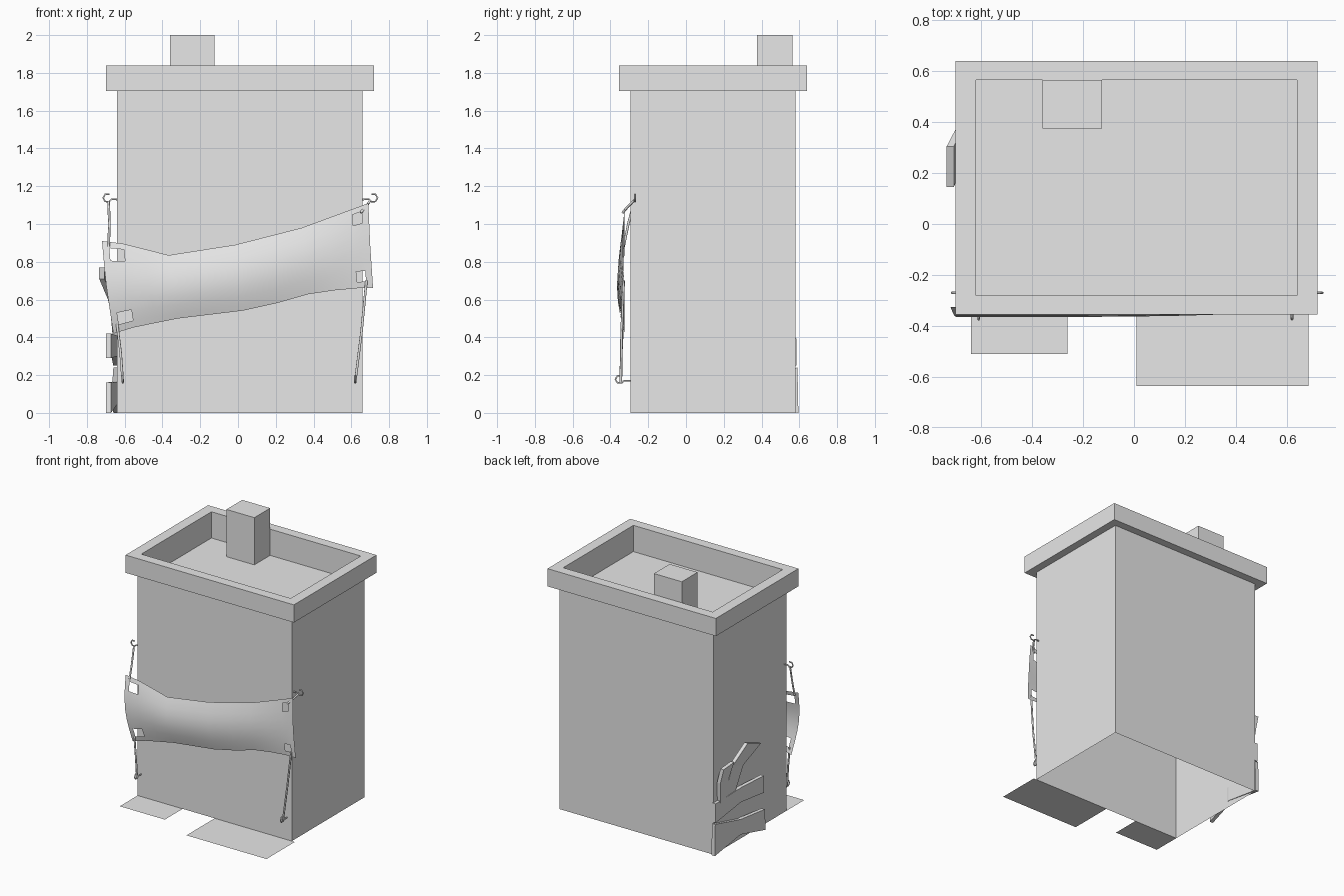
import bpy, bmesh, math
from mathutils import Vector

cube = bpy.data.objects.get("Cube")
if cube:
    bpy.data.objects.remove(cube, do_unlink=True)

grey = bpy.data.materials.new("plain_grey")
grey.use_nodes = True
grey.diffuse_color = (0.8, 0.8, 0.8, 1)
grey.node_tree.nodes["Principled BSDF"].inputs["Base Color"].default_value = (0.8, 0.8, 0.8, 1)


def finish(name, bm):
    mesh = bpy.data.meshes.new(name)
    bm.to_mesh(mesh)
    bm.free()
    mesh.materials.append(grey)
    obj = bpy.data.objects.new(name, mesh)
    bpy.context.collection.objects.link(obj)
    return obj


def loft(name, rings, cap_start=False, cap_end=False):
    """Join closed rings of four points with quads."""
    bm = bmesh.new()
    loops = [[bm.verts.new(p) for p in ring] for ring in rings]
    for a, b in zip(loops, loops[1:]):
        for i in range(4):
            j = (i + 1) % 4
            bm.faces.new((a[i], a[j], b[j], b[i]))
    if cap_start:
        bm.faces.new(loops[0][::-1])
    if cap_end:
        bm.faces.new(loops[-1])
    return finish(name, bm)


def rect(x0, x1, y0, y1, z):
    return [(x0, y0, z), (x1, y0, z), (x1, y1, z), (x0, y1, z)]


def tube(name, points, radius):
    curve = bpy.data.curves.new(name, "CURVE")
    curve.dimensions = "3D"
    curve.bevel_depth = radius
    curve.bevel_resolution = 1
    curve.use_fill_caps = True
    spline = curve.splines.new("POLY")
    spline.points.add(len(points) - 1)
    for p, co in zip(spline.points, points):
        p.co = (*co, 1)
    curve.materials.append(grey)
    obj = bpy.data.objects.new(name, curve)
    bpy.context.collection.objects.link(obj)


def interp(stations, u):
    for (u0, a), (u1, b) in zip(stations, stations[1:]):
        if u <= u1:
            return a + (b - a) * (u - u0) / (u1 - u0)
    return stations[-1][1]


# Building shell: open-bottomed walls, parapet with sunken roof, chimney
WALL = (-0.64, 0.66, -0.295, 0.58)
OUTER = (-0.70, 0.72, -0.355, 0.64)
INNER = (-0.62, 0.64, -0.28, 0.565)
loft("walls", [rect(*WALL, 0), rect(*WALL, 1.705)])
loft("roof_parapet", [rect(*WALL, 1.705), rect(*OUTER, 1.705), rect(*OUTER, 1.84),
                      rect(*INNER, 1.84), rect(*INNER, 1.64)], cap_end=True)
CHIMNEY = (-0.36, -0.125, 0.375, 0.565)
loft("chimney", [rect(*CHIMNEY, 1.64), rect(*CHIMNEY, 2.0)], cap_end=True)

# Ground mats in front of the wall
for name, x0, x1, y0 in (("right_ground_mat", -0.64, -0.26, -0.51),
                         ("left_ground_mat", 0.01, 0.685, -0.635)):
    bm = bmesh.new()
    bm.faces.new([bm.verts.new(p) for p in rect(x0, x1, y0, -0.295, 0)])
    finish(name, bm)

# Hanging banner: billowing cloth sheet with a hole near each corner
TOP = [(0, 0.91), (0.085, 0.895), (0.25, 0.835), (0.5, 0.89), (0.75, 0.98), (1, 1.11)]
BOTTOM = [(0, 0.42), (0.085, 0.455), (0.25, 0.5), (0.55, 0.55), (0.78, 0.64), (0.94, 0.66), (1, 0.66)]
LEFT = [(0, -0.66), (0.55, -0.70), (1, -0.72)]
RIGHT = [(0, 0.715), (0.5, 0.70), (1, 0.69)]
us = [0, 0.025, 0.08, 0.16, 0.25, 0.37, 0.5, 0.63, 0.75, 0.85, 0.94, 0.975, 1]
vs = [0, 0.08, 0.21, 0.35, 0.5, 0.65, 0.79, 0.93, 1]


def banner_point(u, v):
    x0, x1 = interp(LEFT, v), interp(RIGHT, v)
    z0, z1 = interp(BOTTOM, u), interp(TOP, u)
    y = -0.325 - 0.04 * math.sin(math.pi * v) * (1 - 0.8 * u ** 4)
    return x0 + (x1 - x0) * u, y, z0 + (z1 - z0) * v


bm = bmesh.new()
grid = [[bm.verts.new(banner_point(u, v)) for v in vs] for u in us]
for i in range(len(us) - 1):
    for j in range(len(vs) - 1):
        if i in (1, len(us) - 3) and j in (1, len(vs) - 3):
            continue
        f = bm.faces.new((grid[i][j], grid[i + 1][j], grid[i + 1][j + 1], grid[i][j + 1]))
        f.smooth = True
finish("banner", bm)

# Wall hooks: stem, then an open six-sided loop
def hook(name, base, out, stem):
    base, out, up = Vector(base), Vector(out), Vector((0, 0, 1))
    centre = base + out * (stem + 0.022) + up * 0.008
    pts = [base, base + out * stem]
    for k in range(5):
        a = math.radians(240 - 60 * k + 0) if k < 0 else math.radians(240 + 60 * k)
        pts.append(centre - out * 0.022 * -math.cos(a) + up * 0.022 * math.sin(a))
    tube(name, pts, 0.005)


hook("upper_right_hook", (-0.64, -0.27, 1.13), (-1, 0, 0), 0.03)
hook("upper_left_hook", (0.66, -0.27, 1.13), (1, 0, 0), 0.035)
hook("lower_right_hook", (-0.61, -0.295, 0.17), (0, -1, 0), 0.035)
hook("lower_left_hook", (0.62, -0.295, 0.17), (0, -1, 0), 0.035)

# Ropes tying the banner corners to the hooks
for name, a, b in (
        ("upper_right_rope", (-0.685, -0.275, 1.12), (-0.685, -0.33, 0.88)),
        ("upper_left_rope", (0.70, -0.275, 1.125), (0.65, -0.335, 1.06)),
        ("lower_right_rope", (-0.61, -0.345, 0.16), (-0.64, -0.335, 0.47)),
        ("lower_left_rope", (0.62, -0.345, 0.16), (0.68, -0.33, 0.70))):
    mid = (Vector(a) + Vector(b)) / 2 + Vector((0.004, -0.003, 0))
    tube(name, [a, mid, b], 0.007)


# Broken planks on the right wall; each station is (outer x, y, z, y, z)
def plank(name, stations, thickness=0.028):
    rings = []
    for x, ya, za, yb, zb in stations:
        rings.append([(x, ya, za), (x, yb, zb),
                      (x + thickness, yb, zb), (x + thickness, ya, za)])
    obj = loft(name, rings, True, True)
    bm = bmesh.new()
    bm.from_mesh(obj.data)
    bmesh.ops.recalc_face_normals(bm, faces=bm.faces)
    bm.to_mesh(obj.data)
    bm.free()


plank("low_plank", [(-0.66, 0.595, 0.0, 0.59, 0.24), (-0.665, 0.29, 0.05, 0.29, 0.165),
                    (-0.70, 0.04, 0.0, 0.05, 0.16)])
plank("middle_plank", [(-0.66, 0.585, 0.25, 0.585, 0.395), (-0.67, 0.29, 0.30, 0.29, 0.41),
                       (-0.70, 0.06, 0.29, 0.06, 0.42)])
plank("tall_plank", [(-0.66, 0.50, 0.38, 0.36, 0.38), (-0.68, 0.41, 0.62, 0.28, 0.58),
                     (-0.735, 0.305, 0.77, 0.145, 0.71)])
plank("short_plank", [(-0.66, 0.53, 0.36, 0.45, 0.36), (-0.675, 0.55, 0.54, 0.45, 0.54),
                      (-0.70, 0.545, 0.65, 0.42, 0.66)])
